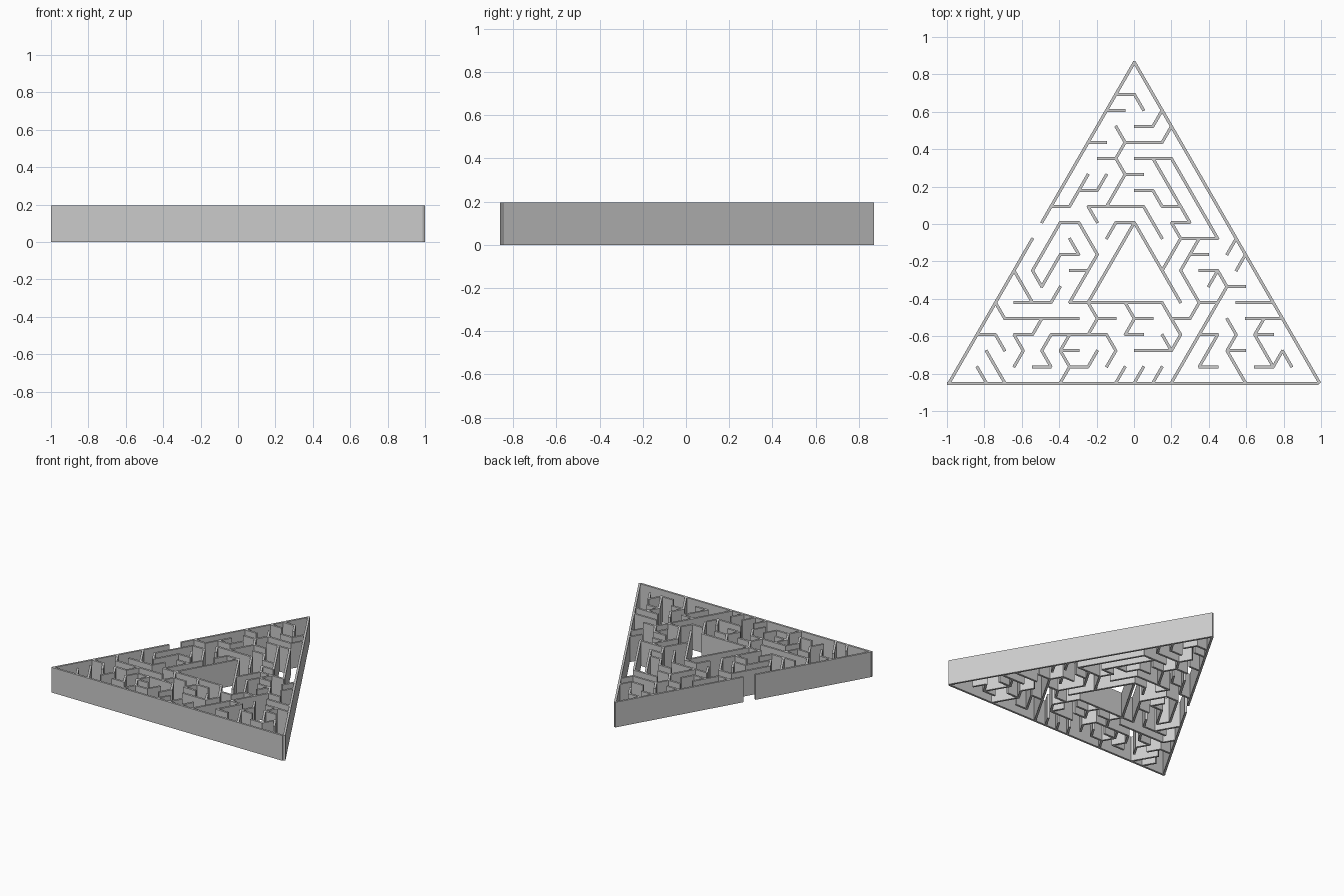
import bpy, bmesh, math
from itertools import groupby
from mathutils import Matrix, Vector

if "Cube" in bpy.data.objects:
    bpy.data.objects.remove(bpy.data.objects["Cube"])

HALF, ROW = 0.0495, 0.0857      # triangular lattice: half cell width, row pitch
THICK, HEIGHT = 0.016, 0.195

# one-cell steps on the lattice (row change, half-column change)
STEP = {'e': (0, 2), 'w': (0, -2), 'd': (1, 1), 'a': (1, -1), 'u': (-1, 1), 'q': (-1, -1)}


def node(r, h):
    return Vector((0.002 + HALF * h, 0.865 - ROW * r))


def add_wall(bm, p, q, extra=0.003):
    d = q - p
    mid = (p + q) / 2
    m = (Matrix.Translation((mid.x, mid.y, HEIGHT / 2))
         @ Matrix.Rotation(math.atan2(d.y, d.x), 4, 'Z')
         @ Matrix.Diagonal((d.length + 2 * extra, THICK, HEIGHT, 1)))
    bmesh.ops.create_cube(bm, size=1, matrix=m)


def finish(bm, name):
    me = bpy.data.meshes.new(name)
    bm.to_mesh(me)
    bm.free()
    bpy.context.collection.objects.link(bpy.data.objects.new(name, me))


def walls(name, paths):
    """Each path is a start node plus a string of steps; straight runs become one box."""
    bm = bmesh.new()
    for r, h, moves in paths:
        for c, run in groupby(moves):
            n = len(list(run))
            r2, h2 = r + STEP[c][0] * n, h + STEP[c][1] * n
            add_wall(bm, node(r, h), node(r2, h2))
            r, h = r2, h2
    finish(bm, name)


# outer walls; the left side has the entrance gap
walls("left_outer_wall", [(0, 0, 'a' * 10), (11, -11, 'a' * 9)])
walls("right_outer_wall", [(0, 0, 'd' * 20)])
bm = bmesh.new()
add_wall(bm, Vector((-0.999, -0.854)), Vector((0.986, -0.854)), 0)
finish(bm, "front_outer_wall")

# central triangular room
walls("centre_room_walls", [
    (10, 0, 'aaaaa'), (10, 0, 'ddddd'), (15, -7, 'eeeee')])

# maze above the centre room
walls("upper_maze_walls", [
    (2, -2, 'ed'), (3, -3, 'e'), (4, 0, 'eu'), (4, 4, 'awwq'), (5, -1, 'aw'),
    (5, -5, 'e'), (6, -2, 'de'), (7, -1, 'aa'), (6, 0, 'eeddddd'),
    (6, 2, 'dddd'), (8, 0, 'ede'), (10, 6, 'wdee'), (11, 5, 'aa'),
    (9, -5, 'eeedd'), (9, -5, 'd'), (7, -5, 'aaw'), (8, -6, 'eu')])

# maze left of the centre room
walls("left_maze_walls", [
    (10, -6, 'waaaduueq'), (10, -6, 'ddaaa'), (13, -7, 'e'), (11, -3, 'ue'),
    (13, -13, 'dd'), (15, -13, 'eeu')])

# maze right of the centre room
walls("right_maze_walls", [
    (12, 8, 'wu'), (12, 6, 'add'), (15, 7, 'euqw'), (13, 9, 'a'), (14, 10, 'e'),
    (11, 11, 'a'), (12, 12, 'a'), (15, 11, 'ee'), (15, 9, 'aaaaa'), (15, 7, 'aw')])

# maze along the front, left part
walls("front_left_maze_walls", [
    (15, -15, 'deeee'), (17, -17, 'ed'), (18, -16, 'dd'), (20, -16, 'q'),
    (16, -10, 'awda'), (17, -9, 'adw'), (17, -9, 'eeeda'), (15, -5, 'da'),
    (16, -4, 'e'), (17, -7, 'adeu'), (18, -8, 'e'), (20, -8, 'u')])

# maze along the front, middle and right parts
walls("front_right_maze_walls", [
    (15, -1, 'dae'), (16, 0, 'e'), (15, 3, 'd'), (16, 4, 'e'), (16, 4, 'da'),
    (17, 3, 'd'), (18, 0, 'ee'), (20, -2, 'u'), (20, 0, 'u'), (20, 2, 'u'),
    (17, 7, 'eaae'), (16, 10, 'dadd'), (18, 10, 'e'), (16, 12, 'ee'),
    (16, 14, 'add'), (17, 13, 'e'), (19, 13, 'eud')])
